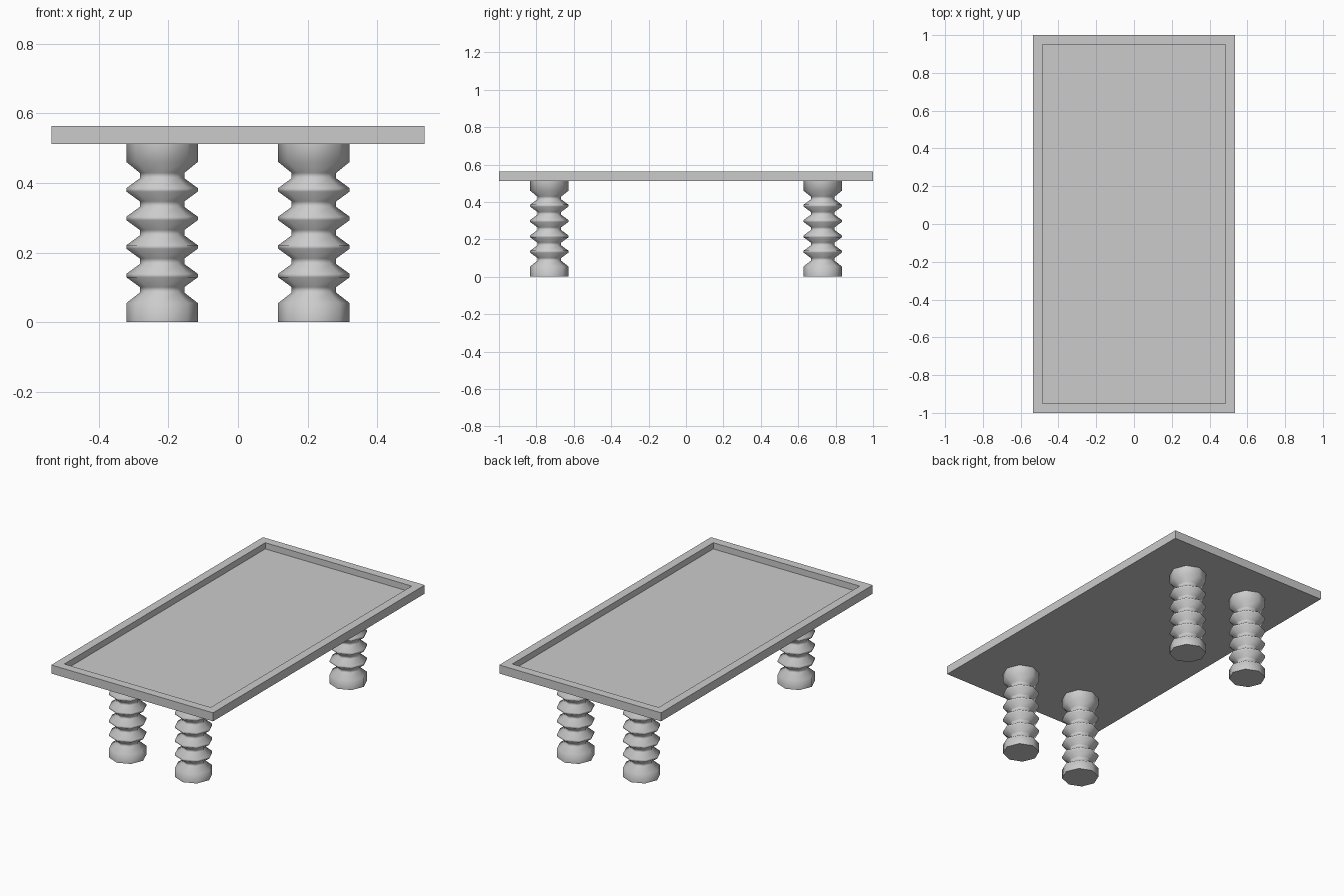
import bpy, bmesh, math
from mathutils import Matrix, Vector

if "Cube" in bpy.data.objects:
    bpy.data.objects.remove(bpy.data.objects["Cube"])

TOP_Z, UNDER_Z = 0.563, 0.512


def make_object(name, bm):
    bmesh.ops.recalc_face_normals(bm, faces=bm.faces)
    mesh = bpy.data.meshes.new(name)
    bm.to_mesh(mesh)
    bm.free()
    obj = bpy.data.objects.new(name, mesh)
    bpy.context.collection.objects.link(obj)
    return obj


# Table top: slab with a raised rim around a sunken panel
bm = bmesh.new()
size = (1.07, 2.0, TOP_Z - UNDER_Z, 1)
centre = Matrix.Translation((0, 0, (TOP_Z + UNDER_Z) / 2))
bmesh.ops.create_cube(bm, size=1, matrix=centre @ Matrix.Diagonal(size))
panel = max(bm.faces, key=lambda f: f.calc_center_median().z)
bmesh.ops.inset_individual(bm, faces=[panel], thickness=0.072)
floor = bmesh.ops.extrude_discrete_faces(bm, faces=[panel])["faces"][0]
bmesh.ops.translate(bm, verts=floor.verts, vec=(0, 0, -0.037))
make_object("table_top", bm)

# Leg profile (radius, height): end blocks with four ridges between grooves
R, GROOVE = 0.1025, 0.064
profile = [(R, 0), (R, 0.055)]
for i in range(5):
    z = 0.093 + i * 0.082
    profile += [(GROOVE, z - 0.008), (GROOVE, z + 0.008)]
    if i < 4:
        profile += [(R, z + 0.036), (R, z + 0.046)]
profile += [(R, 0.46), (R, UNDER_Z)]


def make_leg(name, x, y, sides=8):
    bm = bmesh.new()
    rings = []
    for r, z in profile:
        rings.append([bm.verts.new((x + r * math.cos(math.tau * k / sides),
                                    y + r * math.sin(math.tau * k / sides), z))
                      for k in range(sides)])
    for a, b in zip(rings, rings[1:]):
        for k in range(sides):
            n = (k + 1) % sides
            bm.faces.new((a[k], a[n], b[n], b[k]))
    bm.faces.new(rings[0])
    bm.faces.new(rings[-1])
    leg = make_object(name, bm)
    bpy.ops.object.select_all(action='DESELECT')
    leg.select_set(True)
    bpy.context.view_layer.objects.active = leg
    bpy.ops.object.shade_smooth_by_angle(angle=math.radians(62))


# Four legs
for end, y in (("front", -0.731), ("back", 0.731)):
    for side, x in (("left", -0.218), ("right", 0.218)):
        make_leg(f"{end}_{side}_leg", x, y)
